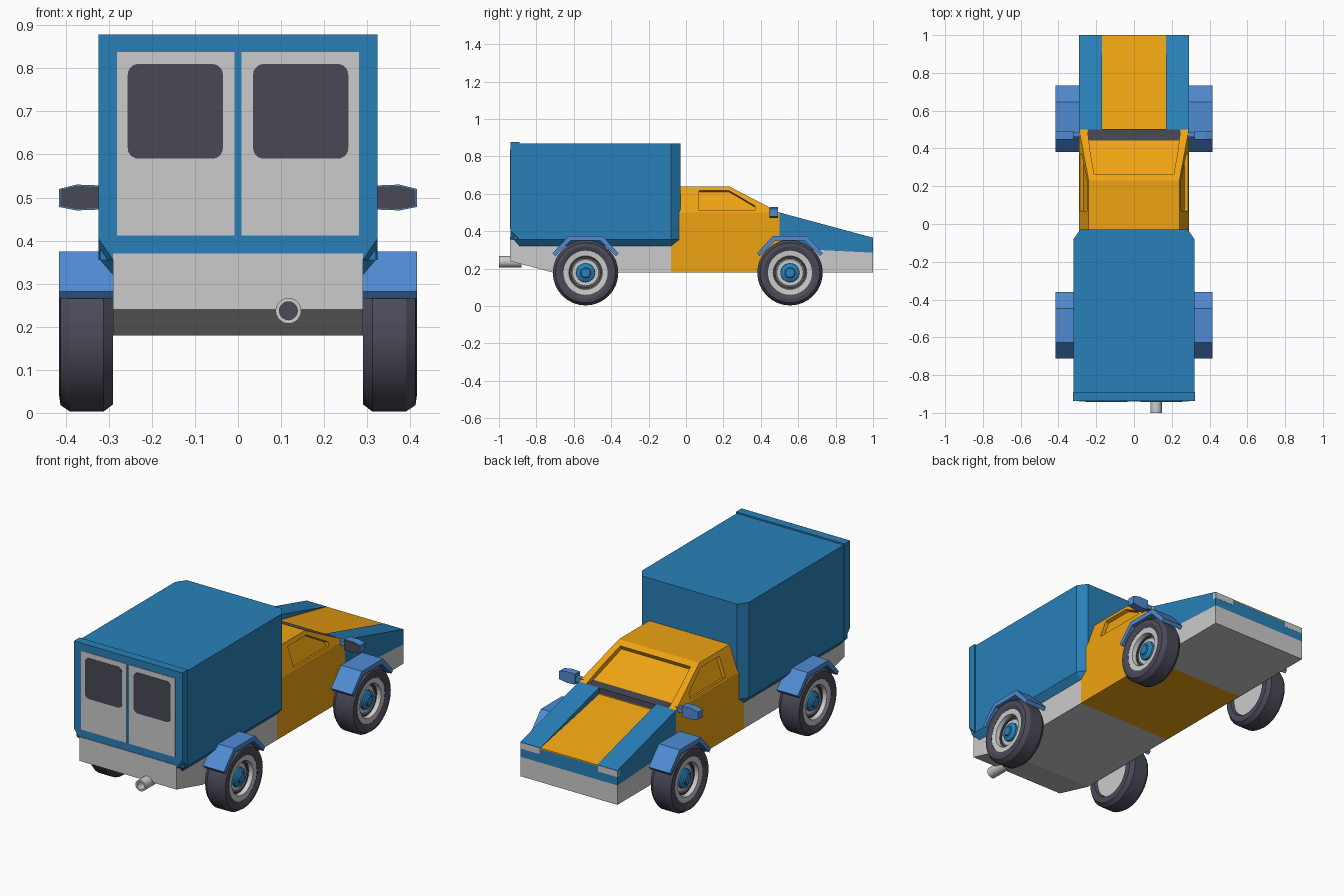
import bpy, bmesh
from math import cos, sin, tau, radians

if "Cube" in bpy.data.objects:
    bpy.data.objects.remove(bpy.data.objects["Cube"])


def material(name, rgb):
    m = bpy.data.materials.new(name)
    m.diffuse_color = (*rgb, 1)
    m.use_nodes = True
    m.node_tree.nodes["Principled BSDF"].inputs["Base Color"].default_value = m.diffuse_color
    return m


BLUE = material("blue", (0.022, 0.216, 0.485))
LIGHT = material("light_blue", (0.08, 0.26, 0.65))
ORANGE = material("orange", (0.86, 0.37, 0.006))
DARK = material("dark", (0.07, 0.07, 0.10))
GLASS = material("glass", (0.065, 0.065, 0.09))


def finish(name, bm, mat):
    bmesh.ops.recalc_face_normals(bm, faces=bm.faces)
    me = bpy.data.meshes.new(name)
    bm.to_mesh(me)
    bm.free()
    ob = bpy.data.objects.new(name, me)
    bpy.context.collection.objects.link(ob)
    if mat:
        me.materials.append(mat)
    return ob


def hull(name, pts, mat=None):
    """Convex solid around a few points."""
    bm = bmesh.new()
    for p in pts:
        bm.verts.new(p)
    res = bmesh.ops.convex_hull(bm, input=bm.verts)
    loose = [v for v in bm.verts if not v.link_faces]
    bmesh.ops.delete(bm, geom=loose, context='VERTS')
    bmesh.ops.dissolve_limit(bm, angle_limit=radians(0.5), verts=bm.verts, edges=bm.edges)
    return finish(name, bm, mat)


def side_prism(name, prof, x0, x1, mat=None):
    """Extrude a (y, z) profile from x0 to x1; also works for concave profiles."""
    bm = bmesh.new()
    f = bm.faces.new([bm.verts.new((x0, y, z)) for y, z in prof])
    ext = bmesh.ops.extrude_face_region(bm, geom=[f])["geom"]
    bmesh.ops.translate(bm, vec=(x1 - x0, 0, 0),
                        verts=[g for g in ext if isinstance(g, bmesh.types.BMVert)])
    return finish(name, bm, mat)


def panel(name, x0, x1, z0, z1, y0, y1, mat=None, r=0):
    """Upright plate, optionally with rounded corners."""
    ob = hull(name, [(x, y, z) for x in (x0, x1) for y in (y0, y1) for z in (z0, z1)], mat)
    if r:
        bm = bmesh.new()
        bm.from_mesh(ob.data)
        es = [e for e in bm.edges if abs(e.verts[0].co.y - e.verts[1].co.y) > 1e-4]
        bmesh.ops.bevel(bm, geom=es, offset=r, segments=5, profile=0.5, affect='EDGES')
        bm.to_mesh(ob.data)
        bm.free()
    return ob


def lathe(name, prof, place, mat=None, n=32):
    """Revolve (axial, radius) points; place maps (axial, u, v) to the world."""
    bm = bmesh.new()
    rings = []
    for a, r in prof:
        if r == 0:
            rings.append([bm.verts.new(place(a, 0, 0))] * n)
        else:
            rings.append([bm.verts.new(place(a, r * cos(tau * i / n), r * sin(tau * i / n)))
                          for i in range(n)])
    for A, B in zip(rings, rings[1:]):
        for i in range(n):
            j = (i + 1) % n
            bm.faces.new(list(dict.fromkeys((A[i], A[j], B[j], B[i]))))
    ob = finish(name, bm, mat)
    bpy.ops.object.select_all(action='DESELECT')
    ob.select_set(True)
    bpy.context.view_layer.objects.active = ob
    bpy.ops.object.shade_smooth_by_angle(angle=radians(28))
    return ob


def mirror(ob):
    ob.modifiers.new("mirror", 'MIRROR')
    return ob


def cut(ob, cutter):
    cutter.hide_render = True
    cutter.hide_set(True)
    m = ob.modifiers.new("cut", 'BOOLEAN')
    m.operation, m.object, m.solver = 'DIFFERENCE', cutter, 'EXACT'


# Grey chassis, rear and nose
side_prism("rear_chassis", [(-.94, .24), (-.715, .18), (-.08, .18), (-.08, .32), (-.89, .355),
                            (-.94, .37)], -.29, .29)
side_prism("nose_base", [(.5, .18), (1, .18), (1, .285), (.5, .31)], -.29, .29)

# Cargo box with chamfered front corners and lower edges
hull("cargo_box", [(s * x, y, z) for s in (1, -1) for x, y, z in (
    (.32, -.92, .87), (.32, -.92, .355), (.29, -.89, .32), (.32, -.08, .87), (.32, -.08, .355),
    (.29, -.08, .32), (.285, -.03, .87), (.285, -.03, .355))], BLUE)
hull("rear_frame", [(s * x, y, z) for s in (1, -1) for x, y, z in (
    (.324, -.937, .878), (.324, -.89, .878), (.324, -.937, .405), (.324, -.89, .405),
    (.29, -.937, .37), (.29, -.89, .37))], BLUE)
mirror(hull("frame_corner", [(.324, -.89, .405), (.324, -.937, .405), (.29, -.937, .37),
                             (.29, -.937, .355), (.324, -.89, .355), (.29, -.89, .355)], BLUE))

# Rear doors and windows
mirror(panel("rear_door", .008, .281, .412, .838, -.94, -.93))
mirror(panel("door_window", .035, .256, .59, .81, -.942, -.935, GLASS, r=.025))

# Cab with recessed windscreen and side windows
cab = hull("cab", [(s * x, y, z) for s in (1, -1) for x, y, z in (
    (.29, -.08, .18), (.29, .5, .18), (.29, -.08, .5), (.29, .5, .5),
    (.24, -.08, .64), (.24, .23, .64))], ORANGE)
cut(cab, hull("windscreen_cutter", [(s * x, y, z) for s in (1, -1) for x, y, z in (
    (.245, .445, .497), (.245, .56, .497), (.21, .25, .602), (.21, .28, .66),
    (.245, .56, .52))]))
for side, s in (("right", 1), ("left", -1)):
    pts = []
    for y, z in ((.07, .512), (.37, .512), (.37, .535), (.23, .617), (.07, .617)):
        x = .29 - (z - .5) * .357
        pts += [(s * (x + k * .94), y, z + k * .336) for k in (-.02, .03)]
    cut(cab, hull(side + "_window_cutter", pts))
hull("cowl_strip", [(x, y, z) for x in (-.244, .244) for y in (.44, .502) for z in (.47, .499)], DARK)

# Nose: raised wings, sunken hood, lamps
mirror(side_prism("wing", [(.5, .31), (1, .285), (1, .365), (.5, .5)], .17, .29, BLUE))
side_prism("nose_centre", [(.5, .31), (1, .285), (1, .358), (.5, .45)], -.17, .17, BLUE)
side_prism("hood", [(.5, .45), (1, .358), (1, .364), (.5, .465)], -.172, .172, ORANGE)
mirror(panel("front_lamp", .175, .29, .33, .363, .98, 1.001))

# Wing mirrors
mirror(hull("wing_mirror", [(x, y, z) for x, a, b in ((.32, .472, .528), (.375, .47, .53), (.415, .478, .52))
                            for y in (.45, .492) for z in (a, b)], LIGHT))
mirror(hull("mirror_glass", [(x, y, z) for x, a, b in ((.323, .475, .525), (.375, .473, .527), (.412, .48, .518))
                             for y in (.447, .455) for z in (a, b)], GLASS))
mirror(panel("mirror_stalk", .275, .33, .485, .51, .46, .485, LIGHT))

# Wheels and arches
for end, cy in (("rear", -.537), ("front", .556)):
    def axle(a, u, v, cy=cy):
        return (a, cy + u, .178 + v)
    mirror(lathe(end + "_tyre", [(.305, .118), (.29, .125), (.29, .158), (.312, .175), (.39, .175),
                                 (.412, .16), (.415, .14), (.407, .118), (.305, .118)], axle, DARK))
    mirror(lathe(end + "_rim", [(.305, 0), (.305, .119), (.406, .119), (.403, .09), (.375, .084),
                                (.37, .074), (.375, .07), (.375, 0)], axle))
    mirror(lathe(end + "_rim_groove", [(.372, .09), (.381, .089), (.381, .077), (.37, .077)], axle, DARK))
    mirror(lathe(end + "_hub", [(.37, .052), (.385, .05), (.395, .028), (.402, .025), (.402, 0)],
                 axle, BLUE, 16))
    arch = [(-.176, .282), (-.09, .375), (.09, .375), (.176, .282),
            (.162, .266), (.08, .35), (-.08, .35), (-.162, .266)]
    mirror(side_prism(end + "_arch", [(cy + y, z) for y, z in arch], .285, .415, LIGHT))

# Hollow exhaust pipe
lathe("exhaust", [(-.88, .03), (-1, .03), (-1, .021), (-.95, .021)],
      lambda a, u, v: (.117 + u, a, .237 + v), None, 20)
lathe("exhaust_bore", [(-.95, .021), (-.95, 0)], lambda a, u, v: (.117 + u, a, .237 + v), DARK, 20)
